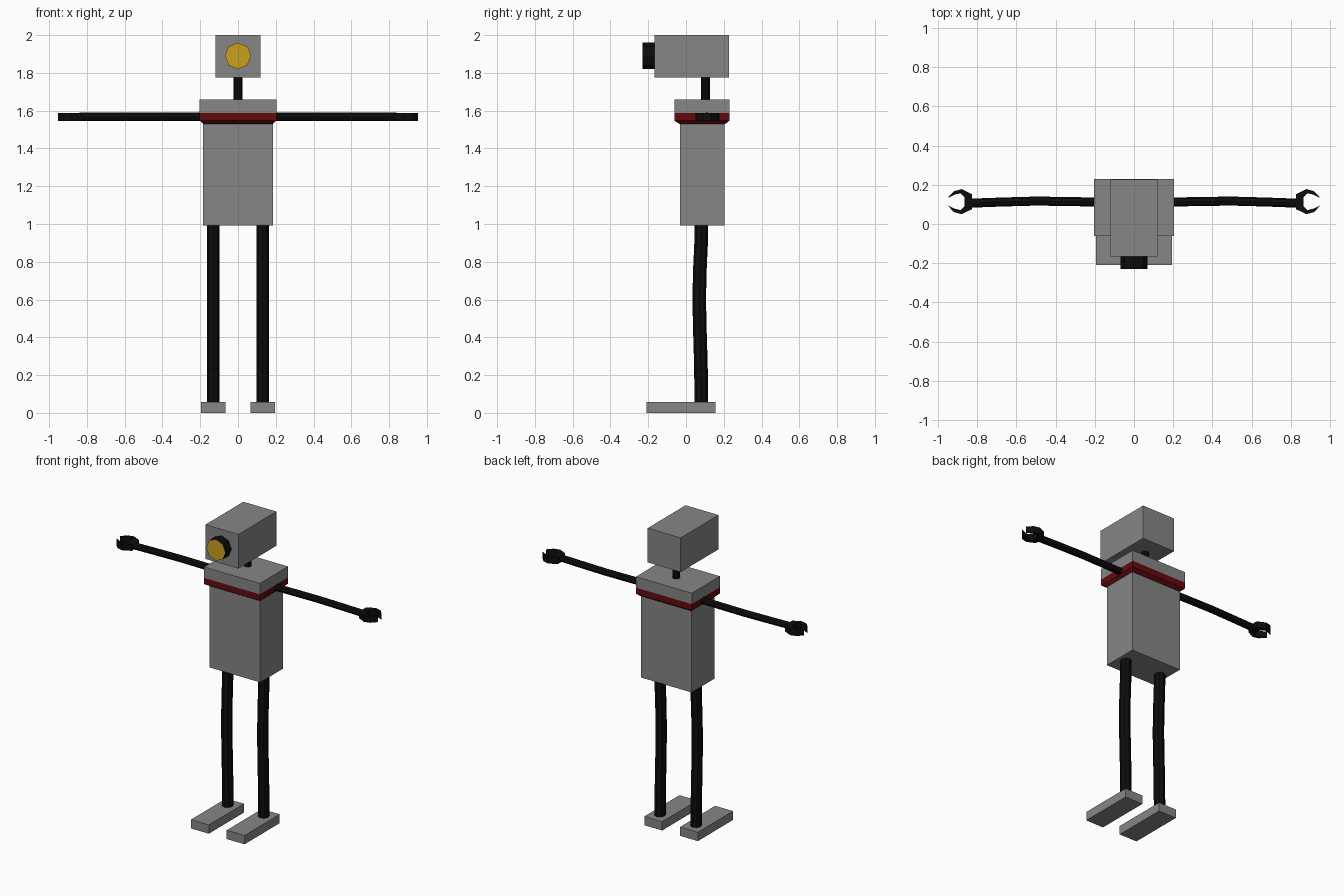
import bpy, bmesh, math
from mathutils import Vector

if "Cube" in bpy.data.objects:
    bpy.data.objects.remove(bpy.data.objects["Cube"])


def material(name, rgb):
    m = bpy.data.materials.new(name)
    m.diffuse_color = (*rgb, 1)
    m.use_nodes = True
    m.node_tree.nodes["Principled BSDF"].inputs["Base Color"].default_value = m.diffuse_color
    return m


GREY = material("grey", (0.24, 0.24, 0.24))
BLACK = material("black", (0.004, 0.004, 0.004))
RED = material("dark_red", (0.13, 0.003, 0.004))
YELLOW = material("amber", (0.58, 0.35, 0.014))


def loft(name, rings, mats, rule=None):
    """Skin a list of equal-length point rings and cap both ends."""
    bm = bmesh.new()
    loops = [[bm.verts.new(p) for p in ring] for ring in rings]
    n = len(loops[0])
    for a, b in zip(loops, loops[1:]):
        for i in range(n):
            j = (i + 1) % n
            bm.faces.new((a[i], a[j], b[j], b[i]))
    bm.faces.new(loops[0])
    bm.faces.new(loops[-1])
    bmesh.ops.recalc_face_normals(bm, faces=bm.faces)
    bm.normal_update()
    if rule:
        for f in bm.faces:
            f.material_index = rule(f)
    me = bpy.data.meshes.new(name)
    bm.to_mesh(me)
    bm.free()
    for m in mats:
        me.materials.append(m)
    ob = bpy.data.objects.new(name, me)
    bpy.context.collection.objects.link(ob)
    return ob


def rect(x0, x1, y0, y1, z):
    return [(x0, y0, z), (x1, y0, z), (x1, y1, z), (x0, y1, z)]


def box(name, x0, x1, y0, y1, z0, z1, mat=GREY):
    return loft(name, [rect(x0, x1, y0, y1, z) for z in (z0, z1)], [mat])


def tube(name, path, u, v, mats, sides=8, rule=None):
    """Faceted tube: u and v are the cross-section radius vectors."""
    u, v = Vector(u), Vector(v)
    angles = [math.tau * i / sides for i in range(sides)]
    rings = [[Vector(p) + u * math.cos(a) + v * math.sin(a) for a in angles]
             for p in path]
    return loft(name, rings, mats, rule)


# Head, eye and neck
box("head", -0.12, 0.12, -0.167, 0.227, 1.775, 2.0)
tube("eye", [(0, -0.16, 1.89), (0, -0.23, 1.89)], (0, 0, 0.07), (0.07, 0, 0),
     [BLACK, YELLOW], rule=lambda f: int(f.normal.y < -0.9))
tube("neck", [(0, 0.103, 1.64), (0, 0.103, 1.79)],
     (0.023, 0, 0), (0, 0.023, 0), [BLACK])

# Chest with a red lower band that tapers into the torso
loft("chest", [rect(-0.184, 0.184, -0.035, 0.208, 1.53),
               rect(-0.203, 0.203, -0.062, 0.23, 1.547),
               rect(-0.203, 0.203, -0.062, 0.23, 1.588),
               rect(-0.203, 0.203, -0.062, 0.23, 1.66)],
     [GREY, RED], rule=lambda f: int(f.calc_center_median().z < 1.588))
box("torso", -0.184, 0.184, -0.032, 0.205, 0.993, 1.535)

# Claw half-outline: distance from centre, offset from the hand's middle line
HALF = [(0.826, 0.038), (0.88, 0.064), (0.92, 0.053), (0.952, 0.018),
        (0.915, 0.036), (0.885, 0.043), (0.864, 0.022)]
OUTLINE = HALF + [(x, -y) for x, y in reversed(HALF)]
ARM = [(0.19, 0.112), (0.35, 0.115), (0.5, 0.117), (0.68, 0.112), (0.84, 0.106)]
LEG = [(0.05, 0.081), (0.25, 0.079), (0.45, 0.073), (0.6, 0.07),
       (0.75, 0.073), (0.9, 0.08), (1.0, 0.081)]

for side, s in (("left", 1), ("right", -1)):
    tube(side + "_arm", [(s * x, y, 1.567) for x, y in ARM],
         (0, 0.023, 0), (0, 0, 0.022), [BLACK])
    loft(side + "_claw", [[(s * x, 0.114 + y, z) for x, y in OUTLINE]
                          for z in (1.546, 1.588)], [BLACK])
    tube(side + "_leg", [(s * 0.131, y, z) for z, y in LEG],
         (0.033, 0, 0), (0, 0.036, 0), [BLACK])
    x0, x1 = sorted((s * 0.065, s * 0.195))
    box(side + "_foot", x0, x1, -0.21, 0.155, 0, 0.058)
